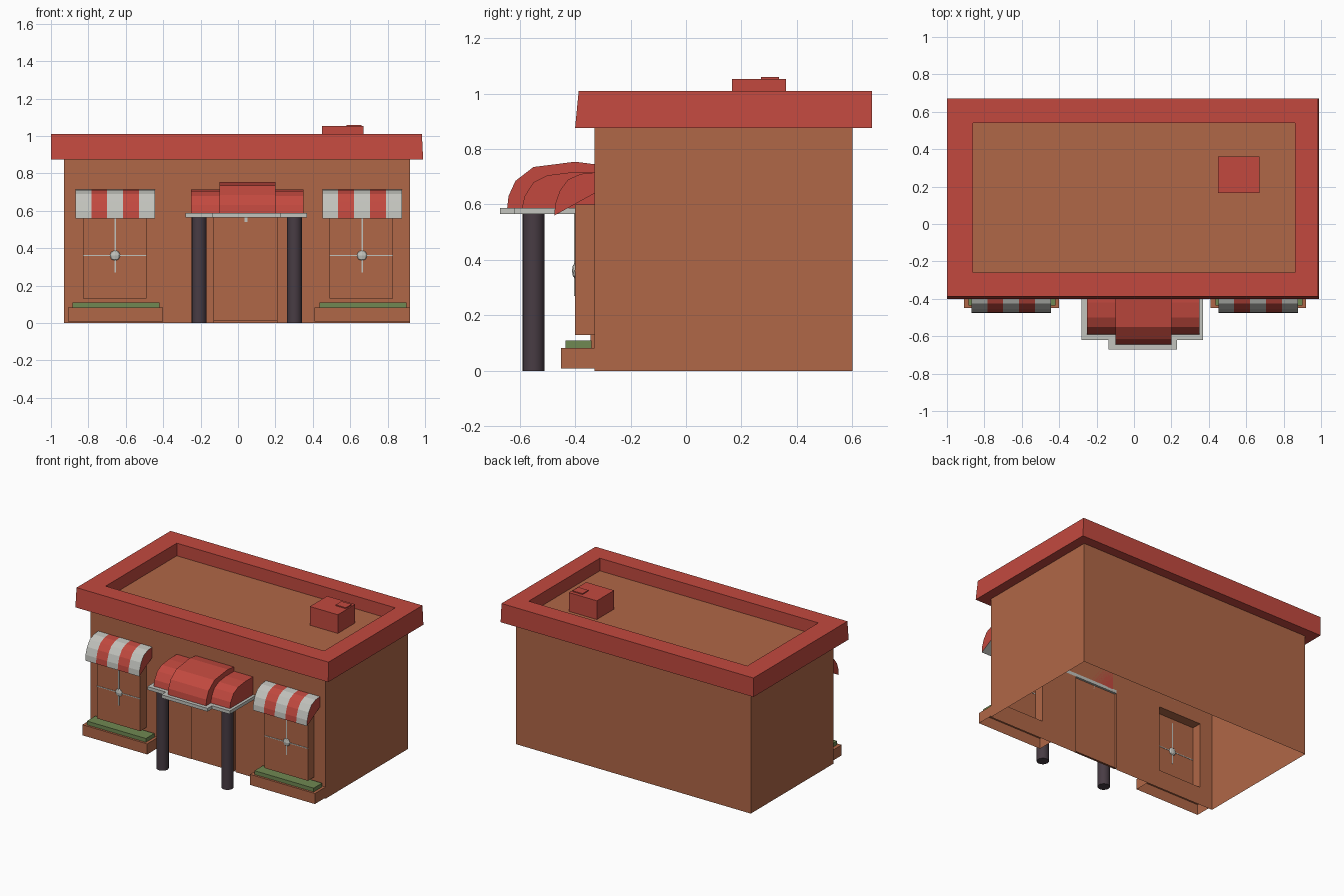
import bpy, bmesh, math

if "Cube" in bpy.data.objects:
    bpy.data.objects.remove(bpy.data.objects["Cube"])


def mat(name, r, g, b):
    lin = [((c / 255 + 0.055) / 1.055) ** 2.4 for c in (r, g, b)]
    m = bpy.data.materials.new(name)
    m.diffuse_color = (*lin, 1)
    m.use_nodes = True
    m.node_tree.nodes["Principled BSDF"].inputs["Base Color"].default_value = m.diffuse_color
    return m


BROWN = mat("brown_wall", 176, 103, 71)
RED = mat("red", 194, 73, 63)
WHITE = mat("off_white", 194, 195, 189)
GREEN = mat("green", 112, 136, 82)
DARK = mat("dark_column", 72, 60, 68)


def finish(name, bm, mats, fix=True):
    if fix:
        bmesh.ops.recalc_face_normals(bm, faces=bm.faces)
    me = bpy.data.meshes.new(name)
    bm.to_mesh(me)
    bm.free()
    for m in mats:
        me.materials.append(m)
    ob = bpy.data.objects.new(name, me)
    bpy.context.collection.objects.link(ob)
    return ob


def box(name, x0, x1, y0, y1, z0, z1, m, open_back=False, open_bottom=False):
    bm = bmesh.new()
    bmesh.ops.create_cube(bm, size=1)
    for v in bm.verts:
        v.co = (x1 if v.co.x > 0 else x0, y1 if v.co.y > 0 else y0, z1 if v.co.z > 0 else z0)
    bm.normal_update()
    kill = [f for f in bm.faces if (open_back and f.normal.y > 0.5) or (open_bottom and f.normal.z < -0.5)]
    bmesh.ops.delete(bm, geom=kill, context='FACES_ONLY')
    return finish(name, bm, [m], fix=False)


def prism(name, xs, profile, mats, stripe=None, end=0):
    """Sweep a closed (y, z) profile along x, one section per stripe."""
    bm = bmesh.new()
    loops = [[bm.verts.new((x, y, z)) for y, z in profile] for x in xs]
    n = len(profile)
    for i in range(len(xs) - 1):
        for j in range(n):
            k = (j + 1) % n
            f = bm.faces.new((loops[i][j], loops[i][k], loops[i + 1][k], loops[i + 1][j]))
            f.material_index = stripe(i) if stripe else 0
    for lp in (loops[0], loops[-1]):
        bm.faces.new(lp).material_index = end
    return finish(name, bm, mats)


# Wall shell, open underneath, with openings in the front wall
X0, X1, Y0, Y1, H = -0.93, 0.92, -0.33, 0.60, 0.92
WIN = [(-0.83, -0.49), (0.49, 0.83)]
DOOR = (-0.13, 0.21)
bm = bmesh.new()
quad = lambda *p: bm.faces.new([bm.verts.new(c) for c in p])
quad((X1, Y0, 0), (X1, Y1, 0), (X1, Y1, H), (X1, Y0, H))
quad((X1, Y1, 0), (X0, Y1, 0), (X0, Y1, H), (X1, Y1, H))
quad((X0, Y1, 0), (X0, Y0, 0), (X0, Y0, H), (X0, Y1, H))
xs = [X0, *WIN[0], *DOOR, *WIN[1], X1]
for i in range(7):
    spans = [(0, H)]
    if i in (1, 5):
        spans = [(0, 0.13), (0.60, H)]
    elif i == 3:
        spans = [(0.57, H)]
    for a, b in spans:
        quad((xs[i], Y0, a), (xs[i + 1], Y0, a), (xs[i + 1], Y0, b), (xs[i], Y0, b))
finish("walls", bm, [BROWN], fix=False)
box("door", *DOOR, -0.345, Y0, 0.01, 0.57, BROWN, open_back=True)
box("door_lamp", 0.035, 0.05, -0.352, -0.345, 0.54, 0.57, WHITE)

# Roof parapet: rings joined from eave to sunken deck
bm = bmesh.new()
rings = [(X0, X1, Y0, Y1, 0.875), (-1, 0.99, -0.40, 0.67, 0.875), (-1, 0.983, -0.387, 0.67, 1.01),
         (-0.86, 0.86, -0.26, 0.54, 1.01), (-0.86, 0.86, -0.26, 0.54, H)]
loops = [[bm.verts.new(c) for c in ((a, c0, z), (b, c0, z), (b, d, z), (a, d, z))]
         for a, b, c0, d, z in rings]
for lo, hi in zip(loops, loops[1:]):
    for j in range(4):
        k = (j + 1) % 4
        bm.faces.new((lo[j], lo[k], hi[k], hi[j]))
deck = bm.faces.new(loops[-1])
deck.material_index = 1
finish("roof_parapet", bm, [RED, BROWN], fix=False)

# Roof vent
box("roof_vent", 0.45, 0.67, 0.165, 0.36, H, 1.053, RED)
box("roof_vent_cap", 0.58, 0.66, 0.27, 0.335, 1.053, 1.06, RED)

# Windows with crossbars, striped awnings and planters
AWN = [(-0.33, 0.64), (-0.475, 0.56), (-0.472, 0.60), (-0.455, 0.65), (-0.425, 0.69), (-0.38, 0.71), (-0.33, 0.715)]
for side, (a, b), cx in (("left", WIN[0], -0.657), ("right", WIN[1], 0.663)):
    box(side + "_window", a, b, -0.40, Y0, 0.13, 0.60, BROWN, open_back=True)
    box(side + "_window_bar_h", a, b, -0.403, -0.398, 0.358, 0.364, WHITE)
    box(side + "_window_bar_v", cx - 0.004, cx + 0.004, -0.404, -0.398, 0.27, 0.57, WHITE)
    bpy.ops.mesh.primitive_uv_sphere_add(segments=8, ring_count=4, radius=0.028, location=(cx, -0.4, 0.361))
    knob = bpy.context.object
    knob.name = side + "_window_boss"
    knob.scale.y = 0.4
    knob.data.materials.append(WHITE)
    prism(side + "_awning", [cx - 0.2125 + 0.085 * i for i in range(6)], AWN, [WHITE, RED],
          stripe=lambda i: i % 2, end=1)
    box(side + "_planter", cx - 0.253, cx + 0.257, -0.45, Y0, 0.008, 0.083, BROWN, open_bottom=True)
    box(side + "_planter_hedge", cx - 0.228, cx + 0.237, -0.435, -0.34, 0.083, 0.11, GREEN)

# Entrance canopy: outer arch, taller middle arch, and stepped slab
prism("canopy_sides", [-0.25, 0.35], [(-0.33, 0.585), (-0.592, 0.585), (-0.582, 0.63), (-0.55, 0.68),
      (-0.50, 0.705), (-0.42, 0.715), (-0.33, 0.715)], [RED])
prism("canopy_middle", [-0.10, 0.20], [(-0.33, 0.585), (-0.645, 0.585), (-0.64, 0.63), (-0.615, 0.685),
      (-0.55, 0.735), (-0.40, 0.754), (-0.33, 0.745)], [RED])
bm = bmesh.new()
outline = [(-0.28, Y0), (-0.28, -0.62), (-0.135, -0.62), (-0.135, -0.67), (0.23, -0.67),
           (0.23, -0.62), (0.37, -0.62), (0.37, Y0)]
face = bm.faces.new([bm.verts.new((x, y, 0.565)) for x, y in outline])
up = bmesh.ops.extrude_face_region(bm, geom=[face])
bmesh.ops.translate(bm, verts=[g for g in up["geom"] if isinstance(g, bmesh.types.BMVert)], vec=(0, 0, 0.023))
finish("canopy_slab", bm, [WHITE])

# Columns
for side, x in (("left", -0.208), ("right", 0.302)):
    bpy.ops.mesh.primitive_cylinder_add(vertices=16, radius=0.04, depth=0.57, location=(x, -0.55, 0.285))
    col = bpy.context.object
    col.name = side + "_column"
    col.data.materials.append(DARK)
    bpy.ops.object.shade_smooth_by_angle(angle=math.radians(40))
